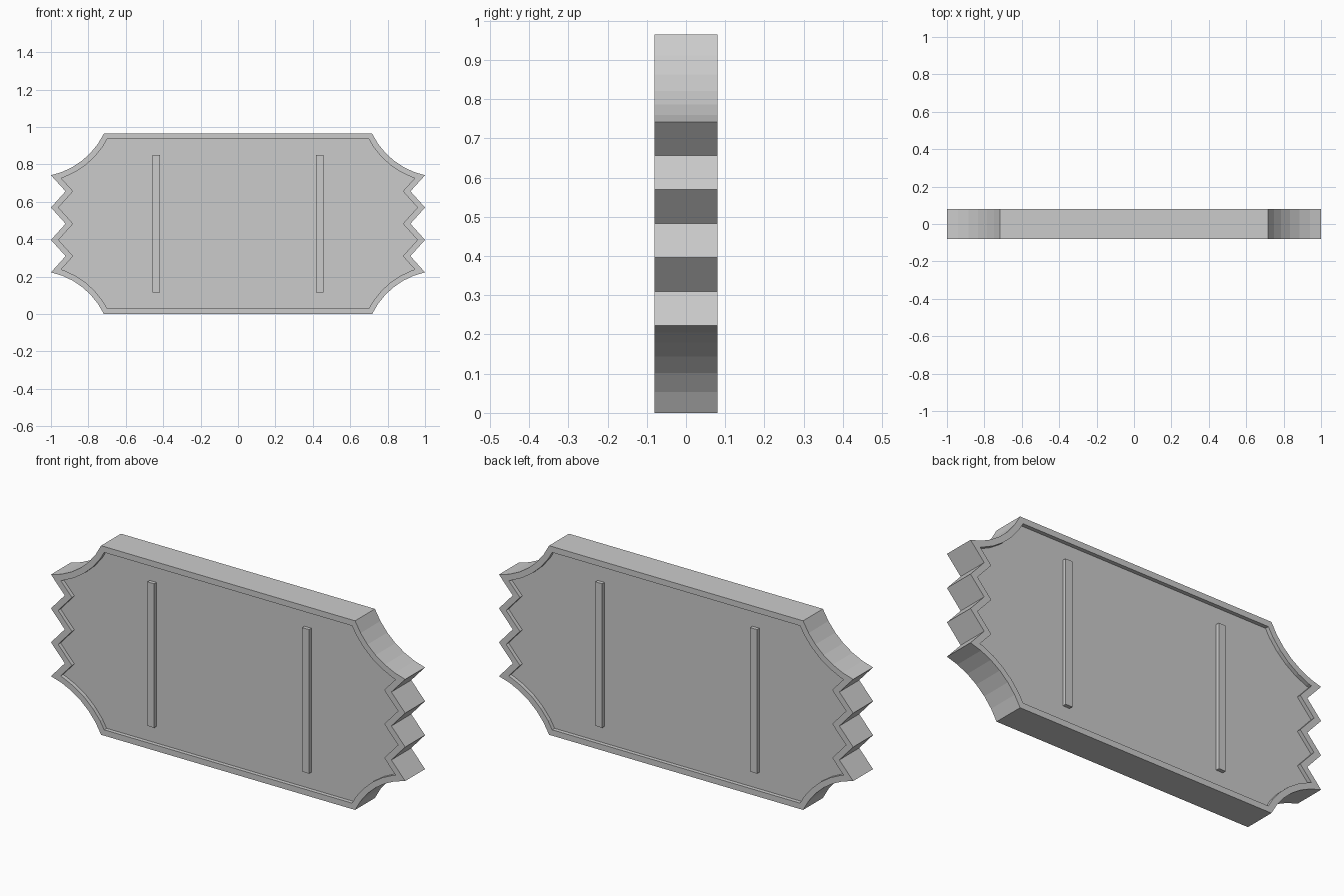
import bpy, bmesh
from math import sin, cos, radians
from mathutils import Vector

if "Cube" in bpy.data.objects:
    bpy.data.objects.remove(bpy.data.objects["Cube"])

H, T = 0.965, 0.08          # height, half thickness
RIM, DEPTH = 0.03, 0.02     # border width, recess depth
ARC_TURN, SEGS = radians(52), 6


def scooped_corner(a, b):
    """Points from a to b along an arc that bows in towards the ticket centre."""
    a, b = Vector(a), Vector(b)
    mid, chord = (a + b) / 2, b - a
    half = chord.length / 2
    r = half / sin(ARC_TURN / 2)
    out = Vector((-chord.y, chord.x)).normalized()
    if out.x < 0:
        out = -out
    centre = mid + out * r * cos(ARC_TURN / 2)
    u = chord.normalized()
    pts = []
    for i in range(SEGS + 1):
        t = ARC_TURN * (i / SEGS - 0.5)
        pts.append(centre - out * r * cos(t) + u * r * sin(t))
    return pts


# Right half of the outline: scoop, zigzag edge, scoop
z0, z1 = 0.223, 0.743
right = scooped_corner((0.717, 0), (1, z0))
for i in range(1, 6):
    right.append(Vector((0.922 if i % 2 else 1, z0 + (z1 - z0) * i / 6)))
right += [Vector((p.x, H - p.y)) for p in reversed(right[:SEGS + 1])]
outline = right + [Vector((-p.x, p.y)) for p in reversed(right)]

# Ticket body with a recessed panel on both faces
bm = bmesh.new()
front = bm.faces.new([bm.verts.new((p.x, -T, p.y)) for p in outline])
ext = bmesh.ops.extrude_face_region(bm, geom=[front], use_keep_orig=True)
back = [f for f in ext["geom"] if isinstance(f, bmesh.types.BMFace)][0]
bmesh.ops.translate(bm, vec=(0, 2 * T, 0), verts=back.verts[:])
bmesh.ops.recalc_face_normals(bm, faces=bm.faces[:])
for face in (front, back):
    inward = DEPTH if face is front else -DEPTH
    bmesh.ops.inset_region(bm, faces=[face], thickness=RIM, use_even_offset=True)
    new = bmesh.ops.extrude_discrete_faces(bm, faces=[face])["faces"][0]
    bmesh.ops.translate(bm, vec=(0, inward, 0), verts=new.verts[:])
bmesh.ops.recalc_face_normals(bm, faces=bm.faces[:])
mesh = bpy.data.meshes.new("ticket_body")
bm.to_mesh(mesh)
bm.free()
bpy.context.collection.objects.link(bpy.data.objects.new("ticket_body", mesh))

# Tear-line strips, passing through so they stand proud on both faces
for name, x in (("left_strip", -0.437), ("right_strip", 0.437)):
    bpy.ops.mesh.primitive_cube_add(size=1, location=(x, 0, H / 2))
    strip = bpy.context.object
    strip.name = name
    strip.scale = (0.038, 2 * T - 0.002, 0.735)
